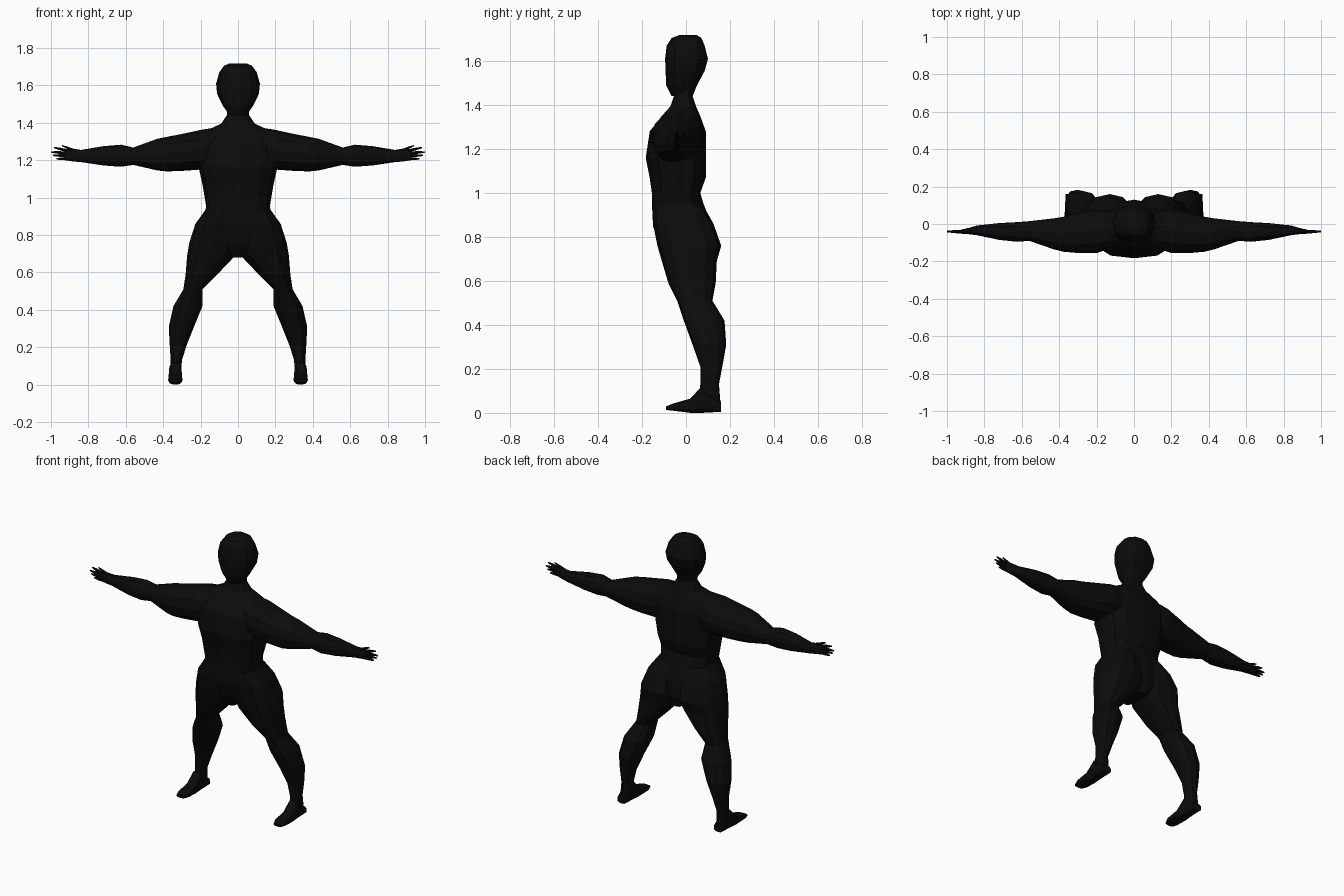
import bpy
import bmesh
from math import cos, sin, tau
from mathutils import Vector

cube = bpy.data.objects.get("Cube")
if cube:
    bpy.data.objects.remove(cube, do_unlink=True)

# The single near-black body colour
black = bpy.data.materials.new("matte_black")
black.use_nodes = True
colour = (0.0035, 0.0035, 0.0035, 1)
black.diffuse_color = colour
shader = black.node_tree.nodes["Principled BSDF"]
shader.inputs["Base Color"].default_value = colour
shader.inputs["Roughness"].default_value = 0.9


def rounded(value, power):
    """Signed power, used to square off an elliptical cross-section."""
    return abs(value) ** power * (1 if value >= 0 else -1)


def add_loft(bm, axis, sections, sides=12, power=0.85):
    """Skin rounded sections (position, low a, high a, low b, high b) along an axis."""
    rings = []
    for position, low_a, high_a, low_b, high_b in sections:
        ring = []
        for i in range(sides):
            angle = tau * i / sides
            a = (low_a + high_a) / 2 + (high_a - low_a) / 2 * rounded(cos(angle), power)
            b = (low_b + high_b) / 2 + (high_b - low_b) / 2 * rounded(sin(angle), power)
            point = {"x": (position, a, b), "y": (a, position, b), "z": (a, b, position)}[axis]
            ring.append(bm.verts.new(point))
        rings.append(ring)
    for lower, upper in zip(rings, rings[1:]):
        for i in range(sides):
            j = (i + 1) % sides
            bm.faces.new((lower[i], lower[j], upper[j], upper[i]))
    bm.faces.new(rings[0][::-1])
    bm.faces.new(rings[-1])


def finish(bm, name, mirrored=False):
    """Turn the mesh into a flat-shaded object, mirrored across x if paired."""
    bmesh.ops.recalc_face_normals(bm, faces=bm.faces)
    mesh = bpy.data.meshes.new(name)
    bm.to_mesh(mesh)
    bm.free()
    mesh.materials.append(black)
    obj = bpy.data.objects.new(name, mesh)
    bpy.context.collection.objects.link(obj)
    if mirrored:
        mirror = obj.modifiers.new("Mirror", "MIRROR")
        mirror.use_axis = (True, False, False)
        mirror.use_mirror_merge = False
    return obj


def loft_part(name, axis, sections, mirrored=False, **options):
    bm = bmesh.new()
    add_loft(bm, axis, sections, **options)
    return finish(bm, name, mirrored)


def centred(profile):
    """Expand (height, half width, front, back) into symmetric sections."""
    return [(z, -half, half, front, back) for z, half, front, back in profile]


# Torso with pelvis, chest, sloping shoulders and neck
loft_part("torso", "z", centred([
    (0.68, 0.03, -0.08, 0.1),
    (0.75, 0.12, -0.12, 0.13),
    (0.85, 0.2, -0.15, 0.12),
    (0.95, 0.17, -0.155, 0.08),
    (1.0, 0.178, -0.155, 0.065),
    (1.07, 0.19, -0.165, 0.09),
    (1.16, 0.21, -0.183, 0.09),
    (1.28, 0.215, -0.165, 0.09),
    (1.35, 0.19, -0.11, 0.065),
    (1.395, 0.09, -0.07, 0.045),
    (1.44, 0.06, -0.055, 0.03),
    (1.5, 0.06, -0.05, 0.03),
]), power=0.75)

# Head with a narrow jaw and a flattened crown
loft_part("head", "z", centred([
    (1.44, 0.045, -0.065, 0.03),
    (1.49, 0.08, -0.09, 0.05),
    (1.555, 0.112, -0.093, 0.085),
    (1.61, 0.117, -0.095, 0.1),
    (1.67, 0.1, -0.088, 0.085),
    (1.705, 0.075, -0.065, 0.07),
    (1.718, 0.045, -0.03, 0.05),
]))

# Legs from hip to ankle, splayed outwards
loft_part("legs", "z", [
    (0.94, 0.01, 0.17, -0.15, 0.08),
    (0.86, 0, 0.228, -0.15, 0.125),
    (0.76, 0, 0.26, -0.13, 0.16),
    (0.69, 0.015, 0.272, -0.11, 0.14),
    (0.59, 0.11, 0.28, -0.08, 0.135),
    (0.51, 0.19, 0.292, -0.04, 0.12),
    (0.42, 0.19, 0.345, -0.01, 0.175),
    (0.31, 0.235, 0.37, 0.03, 0.183),
    (0.21, 0.275, 0.365, 0.065, 0.165),
    (0.13, 0.3, 0.36, 0.065, 0.15),
    (0.03, 0.305, 0.365, 0.06, 0.158),
], mirrored=True)

# Feet from heel to toe
loft_part("feet", "y", [
    (0.16, 0.305, 0.365, 0.005, 0.05),
    (0.07, 0.3, 0.37, 0, 0.12),
    (0.02, 0.298, 0.372, 0, 0.065),
    (-0.06, 0.296, 0.374, 0.01, 0.042),
    (-0.09, 0.31, 0.365, 0.013, 0.03),
], mirrored=True, power=0.7)

# Outstretched arms from shoulder to wrist and palm
loft_part("arms", "x", [
    (0.12, -0.13, 0.07, 1.16, 1.375),
    (0.2, -0.155, 0.08, 1.15, 1.362),
    (0.3, -0.155, 0.06, 1.143, 1.34),
    (0.38, -0.148, 0.038, 1.14, 1.325),
    (0.43, -0.135, 0.03, 1.145, 1.315),
    (0.56, -0.09, 0.015, 1.175, 1.268),
    (0.625, -0.095, 0.01, 1.165, 1.283),
    (0.72, -0.085, 0.005, 1.172, 1.275),
    (0.84, -0.06, -0.008, 1.19, 1.255),
    (0.88, -0.055, -0.02, 1.193, 1.262),
    (0.925, -0.052, -0.03, 1.2, 1.258),
], mirrored=True)

# Four fingers and a thumb, each tapering from knuckle to tip
hand = bmesh.new()
fingers = [(0.86, 1.245, 0.94, 1.278), (0.91, 1.25, 0.985, 1.268),
           (0.91, 1.238, 1.0, 1.244), (0.91, 1.224, 0.99, 1.226),
           (0.91, 1.209, 0.97, 1.207)]
for root_x, root_z, tip_x, tip_z in fingers:
    root = Vector((root_x, -0.042, root_z))
    tip = Vector((tip_x, -0.04, tip_z))
    sections = []
    for step, radius in ((0, 0.01), (0.6, 0.008), (1, 0.004)):
        p = root.lerp(tip, step)
        sections.append((p.x, p.y - radius, p.y + radius, p.z - radius, p.z + radius))
    add_loft(hand, "x", sections, sides=6, power=1)
finish(hand, "fingers", mirrored=True)
